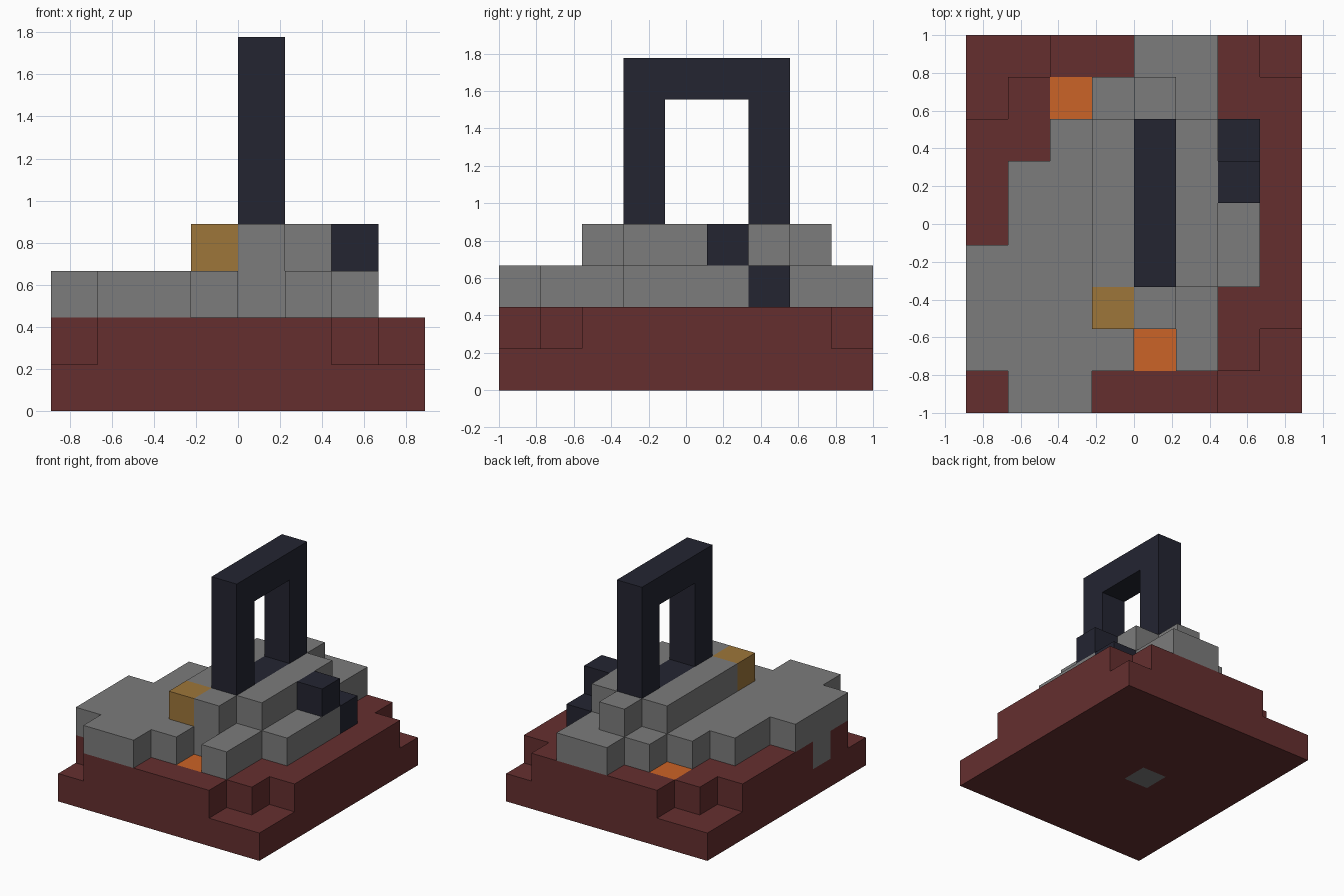
import bpy
import bmesh
from mathutils import Vector

cube = bpy.data.objects.get("Cube")
if cube:
    bpy.data.objects.remove(cube)

U = 2 / 9                       # edge of one block
ORIGIN = Vector((-4, -4.5, 0))  # grid corner, in blocks


def make_material(name, r, g, b):
    m = bpy.data.materials.new(name)
    m.use_nodes = True
    m.diffuse_color = (r, g, b, 1)
    m.node_tree.nodes["Principled BSDF"].inputs["Base Color"].default_value = (r, g, b, 1)
    return m


red = make_material("dark_red_rock", 0.13, 0.028, 0.028)
grey = make_material("grey_stone", 0.2, 0.2, 0.2)
dark = make_material("dark_glass_stone", 0.017, 0.018, 0.031)
orange = make_material("glowing_orange", 0.6, 0.125, 0.02)
gold = make_material("dull_gold", 0.34, 0.18, 0.042)

grid = {}   # block position -> part name


def fill(part, xs, ys, z):
    """Fill an inclusive range of blocks in one layer; None clears them."""
    for x in range(xs[0], xs[1] + 1):
        for y in range(ys[0], ys[1] + 1):
            if part:
                grid[x, y, z] = part
            else:
                grid.pop((x, y, z), None)


# Rock base: full slab, then a second layer with stepped corners
fill("rock_base", (0, 7), (0, 8), 0)
fill("rock_base", (0, 7), (0, 8), 1)
for x, y in ((0, 0), (6, 0), (7, 0), (7, 1), (0, 7), (0, 8), (1, 8), (7, 8)):
    fill(None, (x, x), (y, y), 1)

# Glowing blocks and stray stones set into the base
fill("glowing_blocks", (4, 4), (1, 1), 1)
fill("glowing_blocks", (2, 2), (7, 7), 1)
fill("inset_stones", (0, 0), (2, 2), 1)
fill("inset_stones", (3, 3), (4, 4), 0)

# Stone floor: one run of blocks per row, front to back
floor_rows = [(1, 2), (0, 3), (0, 5), (0, 6), (1, 6), (1, 6), (2, 5), (3, 5), (4, 5)]
for y, run in enumerate(floor_rows):
    fill("stone_floor", run, (y, y), 2)
fill("stone_floor", (5, 5), (1, 1), 2)

# Raised stone rows that flank the gate
fill("stone_steps", (3, 3), (3, 6), 3)
fill("stone_steps", (5, 5), (3, 6), 3)
fill("stone_steps", (4, 4), (2, 2), 3)
fill("stone_steps", (4, 4), (7, 7), 3)
fill("gold_block", (3, 3), (2, 2), 3)

# Gate: sill, two posts and lintel
fill("gate_frame", (4, 4), (3, 6), 3)
for z in range(4, 7):
    for y in (3, 6):
        fill("gate_frame", (4, 4), (y, y), z)
fill("gate_frame", (4, 4), (3, 6), 7)

# Loose dark blocks beside the gate
fill("loose_dark_blocks", (6, 6), (5, 5), 3)
fill("loose_dark_blocks", (6, 6), (6, 6), 2)


def build(part, mat):
    """Make one object from the outer faces of a part's blocks."""
    bm = bmesh.new()
    for cell, owner in grid.items():
        if owner != part:
            continue
        centre = Vector(cell) + Vector((0.5, 0.5, 0.5)) + ORIGIN
        for axis in range(3):
            for sign in (-1, 1):
                n = Vector((0, 0, 0))
                n[axis] = sign
                if tuple(int(c + d) for c, d in zip(cell, n)) in grid:
                    continue
                a = Vector((0, 0, 0))
                a[(axis + 1) % 3] = 1
                b = n.cross(a)
                corners = (a + b, b - a, -a - b, a - b)
                bm.faces.new([bm.verts.new((centre + (n + c) / 2) * U) for c in corners])
    bmesh.ops.remove_doubles(bm, verts=bm.verts, dist=0.001)
    mesh = bpy.data.meshes.new(part)
    bm.to_mesh(mesh)
    bm.free()
    mesh.materials.append(mat)
    bpy.context.collection.objects.link(bpy.data.objects.new(part, mesh))


for part, mat in (("rock_base", red), ("glowing_blocks", orange), ("inset_stones", grey),
                  ("stone_floor", grey), ("stone_steps", grey), ("gold_block", gold),
                  ("gate_frame", dark), ("loose_dark_blocks", dark)):
    build(part, mat)
